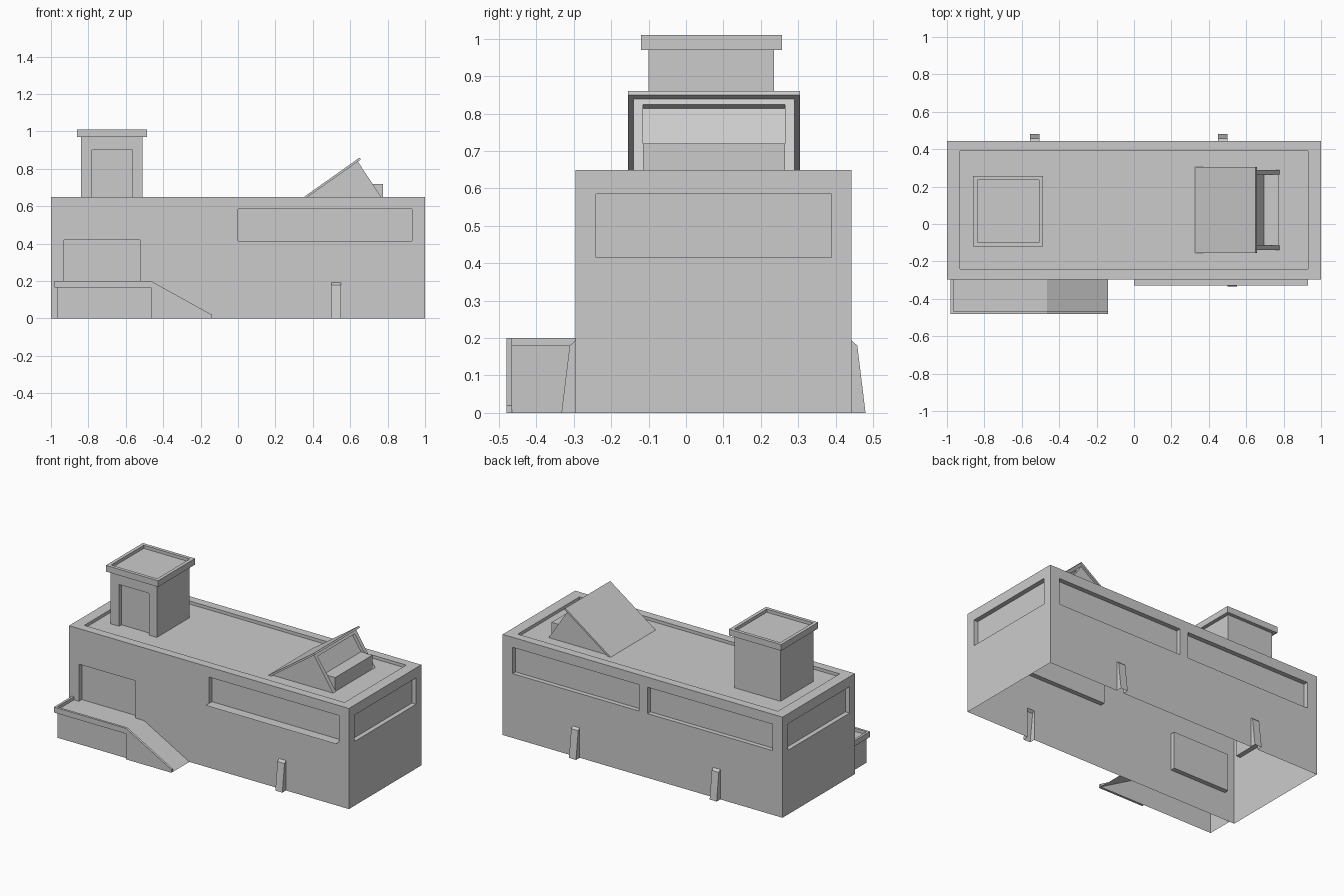
import bpy, bmesh
from mathutils import Vector

if "Cube" in bpy.data.objects:
    bpy.data.objects.remove(bpy.data.objects["Cube"], do_unlink=True)

# Single plain grey for the whole building
grey = bpy.data.materials.new("plain_grey")
grey.use_nodes = True
colour = (0.6, 0.6, 0.6, 1)
grey.diffuse_color = colour
grey.node_tree.nodes["Principled BSDF"].inputs["Base Color"].default_value = colour

X, Y, Z = Vector((1, 0, 0)), Vector((0, 1, 0)), Vector((0, 0, 1))


def finish(name, bm, recalc=False):
    bmesh.ops.remove_doubles(bm, verts=bm.verts, dist=0.0005)
    if recalc:
        bmesh.ops.recalc_face_normals(bm, faces=bm.faces)
    mesh = bpy.data.meshes.new(name)
    bm.to_mesh(mesh)
    bm.free()
    mesh.materials.append(grey)
    obj = bpy.data.objects.new(name, mesh)
    bpy.context.collection.objects.link(obj)
    return obj


def panel(bm, origin, u, v, w, h, openings=()):
    """Flat wall facing u x v; openings (u0, v0, u1, v1, depth) are recessed, depth 0 is a hole."""
    o, n = Vector(origin), u.cross(v)

    def quad(*corners):
        bm.faces.new([bm.verts.new(o + u * a + v * b - n * d) for a, b, d in corners])

    us = sorted({0, w, *[k for q in openings for k in (q[0], q[2])]})
    vs = sorted({0, h, *[k for q in openings for k in (q[1], q[3])]})
    for a, b in zip(us, us[1:]):
        for c, d in zip(vs, vs[1:]):
            mu, mv = (a + b) / 2, (c + d) / 2
            if not any(q[0] < mu < q[2] and q[1] < mv < q[3] for q in openings):
                quad((a, c, 0), (b, c, 0), (b, d, 0), (a, d, 0))
    for a, c, b, d, deep in openings:
        if deep:
            ring = [(a, c), (b, c), (b, d), (a, d)]
            quad(*[(*p, deep) for p in ring])
            for p, q in zip(ring, ring[1:] + ring[:1]):
                quad((*p, 0), (*q, 0), (*q, deep), (*p, deep))


def prism(name, profile, axis, start, end, skip=()):
    """Extrude a profile along x or y, leaving out the listed side faces."""
    bm = bmesh.new()

    def ring(t):
        return [bm.verts.new((t, p, z) if axis == "x" else (p, t, z)) for p, z in profile]

    r, s = ring(start), ring(end)
    bm.faces.new(r)
    bm.faces.new(s[::-1])
    for i in range(len(r)):
        if i not in skip:
            j = (i + 1) % len(r)
            bm.faces.new((r[j], r[i], s[i], s[j]))
    return finish(name, bm, recalc=True)


def box(name, x0, x1, y0, y1, z0, z1):
    return prism(name, [(x0, z0), (x1, z0), (x1, z1), (x0, z1)], "y", y0, y1)


def four_walls(bm, x0, x1, y0, y1, z0, z1, front=(), right=(), back=(), left=()):
    w, d, h = x1 - x0, y1 - y0, z1 - z0
    panel(bm, (x0, y0, z0), X, Z, w, h, front)
    panel(bm, (x1, y0, z0), Y, Z, d, h, right)
    panel(bm, (x1, y1, z0), -X, Z, w, h, back)
    panel(bm, (x0, y1, z0), -Y, Z, d, h, left)


FRONT, BACK, ROOF, FLOOR = -0.296, 0.443, 0.65, 0.63
LOW, HIGH, DEEP = 0.415, 0.585, 0.03
BUTTRESS_W, BUTTRESS_H = 0.05, 0.193
front_buttresses, back_buttresses = [0.5], [-0.555, 0.45]

# Main block: open underneath, recessed windows, entrance and sunken roof
bm = bmesh.new()
side_window = [(0.055, LOW, 0.685, HIGH, DEEP)]
four_walls(
    bm, -1, 1, FRONT, BACK, 0, ROOF,
    front=[(1.0, LOW, 1.93, HIGH, DEEP), (0.07, 0.18, 0.475, 0.42, DEEP)]
    + [(1 + x, 0, 1 + x + BUTTRESS_W, BUTTRESS_H, 0) for x in front_buttresses],
    back=[(0.07, LOW, 0.975, HIGH, DEEP), (1.035, LOW, 1.93, HIGH, DEEP)]
    + [(1 - x - BUTTRESS_W, 0, 1 - x, BUTTRESS_H, 0) for x in back_buttresses],
    right=side_window,
    left=[(0.055, LOW, 0.685, HIGH, DEEP)],
)
panel(bm, (-1, FRONT, ROOF), X, Y, 2, BACK - FRONT, [(0.07, 0.055, 1.93, 0.685, ROOF - FLOOR)])
finish("main_block", bm)

# Thin ledge under the long front window
bm = bmesh.new()
panel(bm, (0, FRONT - 0.034, LOW), X, Y, 0.93, 0.034)
finish("front_window_ledge", bm)

# Tapered buttresses, open on the wall side and underneath
for wall, sign, places in ((FRONT, -1, front_buttresses), (BACK, 1, back_buttresses)):
    outline = [(wall, 0), (wall + sign * 0.037, 0), (wall + sign * 0.015, 0.18), (wall, BUTTRESS_H)]
    for x in places:
        prism("buttress", outline, "x", x, x + BUTTRESS_W, skip=(0, 3))

# Entrance deck and ramp with a raised edge
prism("entrance_deck_and_ramp",
      [(-0.965, 0), (-0.14, 0), (-0.465, 0.18), (-0.965, 0.18)],
      "y", -0.465, FRONT, skip=(0,))
prism("deck_front_edge",
      [(-0.98, 0.165), (-0.465, 0.165), (-0.465, 0), (-0.14, 0),
       (-0.14, 0.02), (-0.465, 0.2), (-0.98, 0.2)],
      "y", -0.48, -0.465)
box("deck_side_edge", -0.98, -0.965, -0.465, FRONT, 0.165, 0.2)

# Roof stair tower with a recessed doorway
bm = bmesh.new()
four_walls(bm, -0.84, -0.51, -0.1, 0.235, FLOOR, 0.97,
           front=[(0.06, 0, 0.275, 0.27, 0.025)])
finish("stair_tower", bm)

# Tower cap: overhanging rim with a sunken top
bm = bmesh.new()
x0, x1, y0, y1 = -0.86, -0.487, -0.12, 0.257
four_walls(bm, x0, x1, y0, y1, 0.97, 1.01)
panel(bm, (x0, y0, 1.01), X, Y, x1 - x0, y1 - y0, [(0.022, 0.022, 0.351, 0.355, 0.02)])
panel(bm, (x0, y1, 0.97), X, -Y, x1 - x0, y1 - y0)
finish("tower_cap", bm)

# Skylight: wedge with a sloping recessed pane, a roof slab and a sill box
prism("skylight_wedge", [(0.345, FLOOR), (0.778, FLOOR), (0.64, 0.84)],
      "y", -0.14, 0.29, skip=(0, 1))
slope = Vector((-0.138, 0, 0.21))
bm = bmesh.new()
panel(bm, (0.778, -0.14, FLOOR), Y, slope.normalized(), 0.43, slope.length,
      [(0.025, 0, 0.405, 0.233, 0.021)])
finish("skylight_pane", bm)
prism("skylight_roof", [(0.325, FLOOR), (0.345, FLOOR), (0.657, 0.85), (0.65, 0.86)],
      "y", -0.155, 0.305)
box("skylight_sill", 0.69, 0.775, -0.115, 0.265, FLOOR, 0.72)
